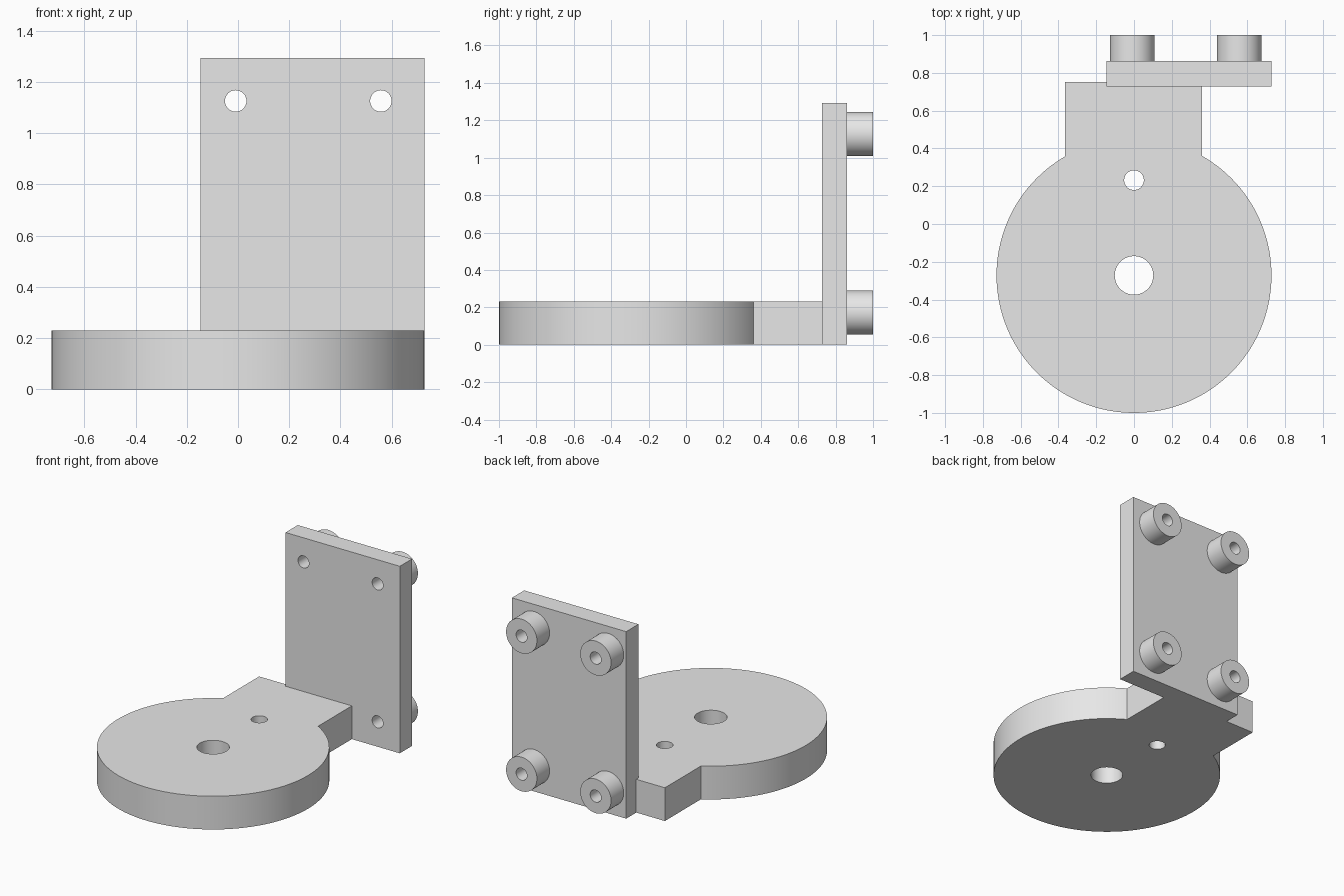
import bpy
import math

cube = bpy.data.objects.get("Cube")
if cube:
    bpy.data.objects.remove(cube, do_unlink=True)

grey = bpy.data.materials.new("plain grey")
grey.use_nodes = True
colour = (0.8, 0.8, 0.8, 1)
grey.diffuse_color = colour
grey.node_tree.nodes["Principled BSDF"].inputs["Base Color"].default_value = colour


def finish(name):
    ob = bpy.context.object
    ob.name = name
    ob.data.materials.append(grey)
    return ob


def box(name, low, high):
    mid = [(a + b) / 2 for a, b in zip(low, high)]
    bpy.ops.mesh.primitive_cube_add(size=1, location=mid)
    ob = finish(name)
    ob.scale = [b - a for a, b in zip(low, high)]
    bpy.ops.object.transform_apply(location=False, rotation=False, scale=True)
    return ob


def cylinder(name, radius, start, end, sides=64):
    """Cylinder between two points, either upright or along y."""
    mid = [(a + b) / 2 for a, b in zip(start, end)]
    along_y = start[1] != end[1]
    bpy.ops.mesh.primitive_cylinder_add(
        vertices=sides, radius=radius, depth=math.dist(start, end), location=mid,
        rotation=(math.pi / 2 if along_y else 0, 0, 0))
    return finish(name)


def combine(target, tool, operation):
    mod = target.modifiers.new(operation.lower(), "BOOLEAN")
    mod.operation = operation
    mod.solver = "EXACT"
    mod.object = tool
    bpy.context.view_layer.objects.active = target
    bpy.ops.object.modifier_apply(modifier=mod.name)
    bpy.data.objects.remove(tool, do_unlink=True)


def smooth(ob):
    bpy.ops.object.select_all(action="DESELECT")
    ob.select_set(True)
    bpy.context.view_layer.objects.active = ob
    bpy.ops.object.shade_smooth_by_angle(angle=math.radians(30))


# Round base with a square arm towards the back
HEIGHT = 0.23
CENTRE = -0.272
base = cylinder("round_base", 0.728, (0, CENTRE, 0), (0, CENTRE, HEIGHT), 128)
combine(base, box("arm", (-0.365, CENTRE, 0), (0.361, 0.752, HEIGHT)), "UNION")

# Centre hole and smaller hole through the base
for y, radius in ((CENTRE, 0.102), (0.232, 0.052)):
    combine(base, cylinder("base_hole", radius, (0, y, -0.1), (0, y, 0.4)), "DIFFERENCE")

# Upright plate with four drilled standoffs on its back
plate = box("upright_plate", (-0.146, 0.728, 0), (0.728, 0.862, 1.293))
spots = [(x, z) for x in (-0.009, 0.558) for z in (0.172, 1.126)]
for x, z in spots:
    combine(plate, cylinder("standoff", 0.118, (x, 0.82, z), (x, 1, z)), "UNION")
for x, z in spots:
    combine(plate, cylinder("bolt_hole", 0.042, (x, 0.6, z), (x, 1.1, z), 32), "DIFFERENCE")

for part in (base, plate):
    smooth(part)
